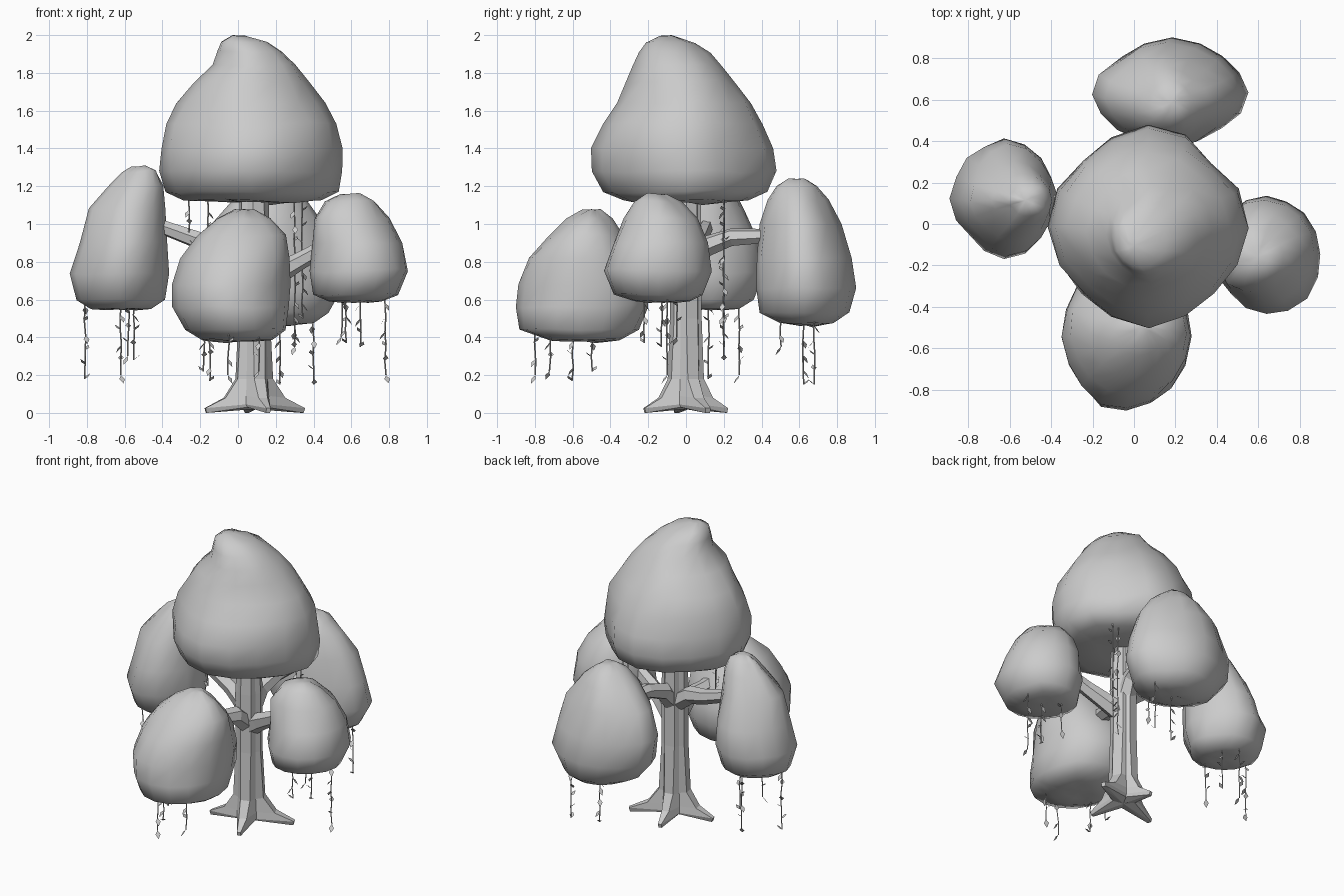
import bpy, bmesh, math, random
from mathutils import Vector, noise

if "Cube" in bpy.data.objects:
    bpy.data.objects.remove(bpy.data.objects["Cube"])

random.seed(4)


def finish(bm, name, smooth=False):
    bmesh.ops.recalc_face_normals(bm, faces=bm.faces)
    me = bpy.data.meshes.new(name)
    bm.to_mesh(me)
    bm.free()
    for p in me.polygons:
        p.use_smooth = smooth
    ob = bpy.data.objects.new(name, me)
    bpy.context.collection.objects.link(ob)
    return ob


def loft(bm, rings, caps=True):
    vs = [[bm.verts.new(p) for p in r] for r in rings]
    n = len(vs[0])
    for a, b in zip(vs, vs[1:]):
        for i in range(n):
            j = (i + 1) % n
            bm.faces.new((a[i], a[j], b[j], b[i]))
    if caps:
        bm.faces.new(vs[0][::-1])
        bm.faces.new(vs[-1])
    return vs


# Leaf masses: each level is (z, x min, x max, y min, y max)
def canopy(name, pinch, levels, sides=16):
    bm = bmesh.new()
    rings = []
    # a small inner ring rounds off the bottom
    z, a, b, c, d = levels[0]
    mx, my = (a + b) / 2, (c + d) / 2
    k = 0.5
    levels = [(z - 0.008, mx + (a - mx) * k, mx + (b - mx) * k,
               my + (c - my) * k, my + (d - my) * k)] + levels
    for z, x0, x1, y0, y1 in levels:
        ring = []
        for i in range(sides):
            t = 2 * math.pi * i / sides
            q = 1 - pinch * math.sin(2 * t) ** 2
            cx, sy = math.cos(t), math.sin(t)
            p = Vector(((x0 + x1) / 2 + (x1 - x0) / 2 * cx * q,
                        (y0 + y1) / 2 + (y1 - y0) / 2 * sy * q, z))
            f = 0.03 * noise.noise(p * 5) * (0.3 + math.sin(2 * t) ** 2)
            ring.append(p + Vector((cx * f, sy * f, f * 0.6)))
        rings.append(ring)
    loft(bm, rings)
    bmesh.ops.poke(bm, faces=[f for f in bm.faces if len(f.verts) > 4])
    return finish(bm, name, True)


canopy("top_canopy", .07, [
    (1.125, -.29, .44, -.33, .33), (1.17, -.385, .53, -.44, .43),
    (1.28, -.415, .55, -.5, .475), (1.40, -.405, .55, -.5, .46),
    (1.53, -.38, .52, -.44, .41), (1.64, -.33, .46, -.365, .345),
    (1.75, -.235, .375, -.325, .26), (1.84, -.13, .30, -.29, .195),
    (1.91, -.105, .235, -.25, .135), (1.96, -.085, .155, -.21, .05),
    (1.995, -.03, .04, -.14, -.07)])
canopy("left_canopy", .08, [
    (.55, -.78, -.46, -.02, .28), (.60, -.86, -.385, -.1, .36),
    (.74, -.895, -.36, -.17, .415), (.90, -.84, -.375, -.15, .385),
    (1.08, -.785, -.385, -.09, .31), (1.2, -.69, -.40, -.01, .24),
    (1.275, -.62, -.44, .04, .19), (1.305, -.57, -.49, .08, .15)])
canopy("right_canopy", .01, [
    (.59, .48, .76, -.27, .02), (.625, .40, .85, -.38, .09),
    (.75, .38, .9, -.43, .14), (.90, .39, .87, -.385, .11),
    (1.03, .405, .80, -.33, .06), (1.12, .46, .72, -.27, -.02),
    (1.16, .54, .65, -.21, -.10)])
canopy("front_canopy", .01, [
    (.385, -.19, .18, -.72, -.35), (.44, -.28, .255, -.88, -.25),
    (.56, -.345, .27, -.9, -.2), (.68, -.35, .28, -.885, -.2),
    (.82, -.31, .275, -.83, -.25), (.94, -.22, .25, -.73, -.33),
    (1.03, -.11, .17, -.64, -.39), (1.08, -.02, .09, -.55, -.45)])
canopy("back_canopy", .06, [
    (.475, .05, .4, .5, .78), (.53, -.07, .48, .39, .86),
    (.66, -.18, .55, .37, .9), (.82, -.2, .52, .375, .875),
    (1.0, -.14, .45, .39, .82), (1.13, -.03, .36, .43, .755),
    (1.20, .07, .28, .48, .69), (1.235, .14, .22, .54, .63)])

# Trunk with four flared roots: per root right side, left side, valley
CX, CY = 0.085, 0.0
ROOTS = [(24, .29), (100, .225), (191, .265), (289, .235)]
bm = bmesh.new()
rings = []
# z at the root, z in the valley, root reach (0 trunk to 1 tip), valley, half width
for zt, zv, reach, valley, half in [
        (0, .03, .96, .07, .05), (.025, .045, 1, .085, .05),
        (.08, .09, .42, .085, .17), (.18, .18, .08, .078, .32),
        (.5, .5, 0, .073, .40), (.9, .9, 0, .073, .40), (1.2, 1.2, -.05, .065, .40)]:
    ring = []
    for k, (ang, length) in enumerate(ROOTS):
        a = math.radians(ang)
        nxt = math.radians(ROOTS[(k + 1) % 4][0] + (360 if k == 3 else 0))
        r = .085 + (length - .085) * reach
        for t, rr, z in ((a - half, r, zt), (a + half, r, zt), ((a + nxt) / 2, valley, zv)):
            ring.append((CX + rr * math.cos(t), CY + rr * math.sin(t), z))
    rings.append(ring)
base = loft(bm, rings, False)[0]
# underside: fan from a centre point
c = bm.verts.new((CX, CY, .02))
for i in range(12):
    bm.faces.new((base[i], c, base[(i + 1) % 12]))
finish(bm, "trunk")


# Branches: six-sided tapering tubes from the trunk into the leaves
def tube(bm, pts, radii, sides=6):
    pts = [Vector(p) for p in pts]
    rings = []
    for i, (p, r) in enumerate(zip(pts, radii)):
        d = (pts[min(i + 1, len(pts) - 1)] - pts[max(i - 1, 0)]).normalized()
        u = d.cross(Vector((0.3, 0.2, 1) if abs(d.z) < .9 else (1, 0, 0))).normalized()
        w = d.cross(u)
        rings.append([p + u * r * math.cos(2 * math.pi * k / sides)
                      + w * r * math.sin(2 * math.pi * k / sides) for k in range(sides)])
    loft(bm, rings)


for name, pts in {
    "left_branch": [(.07, 0, .78), (-.06, .03, .87), (-.2, .07, .91), (-.5, .12, 1.02)],
    "right_branch": [(.1, 0, .66), (.2, -.04, .73), (.32, -.08, .80), (.55, -.13, .93)],
    "front_branch": [(.08, -.02, .68), (.07, -.13, .77), (.04, -.25, .79), (0, -.5, .85)],
    "back_branch": [(.09, .02, .78), (.1, .1, .88), (.13, .24, .93), (.17, .5, .94)],
}.items():
    bm = bmesh.new()
    tube(bm, pts, (.065, .058, .048, .035))
    finish(bm, name)

# Hanging vines: (x, y, top z, bottom z)
VINES = [
    (-.81, .12, .64, .18), (-.62, .28, .6, .2), (-.58, 0, .6, .3), (-.55, .2, .6, .28),
    (.55, -.05, .65, .4), (.57, -.22, .65, .37), (.65, -.13, .65, .35), (.78, -.1, .66, .2),
    (-.15, -.6, .45, .17), (-.05, -.8, .46, .2), (.11, -.72, .45, .22), (-.18, -.5, .45, .22),
    (.22, .62, .54, .15), (.4, .68, .54, .15), (.3, .5, .54, .35),
    (.3, .2, 1.15, .35), (.34, .2, 1.15, .5),
    (-.26, .05, 1.15, .93), (-.16, -.1, 1.15, .9)]
bm = bmesh.new()
for x, y, z1, z0 in VINES:
    n = max(3, round((z1 - z0) / .08))
    pts = [(x + random.uniform(-.004, .004), y + random.uniform(-.004, .004),
            z1 + (z0 - z1) * i / n) for i in range(n + 1)]
    tube(bm, pts, [.004] * (n + 1), 4)
    # a diamond leaf at each joint
    for p in pts[1:]:
        t = random.uniform(0, 2 * math.pi)
        d = Vector((math.cos(t) * .6, math.sin(t) * .6, random.choice((-.8, .5))))
        s = Vector((-math.sin(t), math.cos(t), 0)) * .016
        p = Vector(p)
        bm.faces.new([bm.verts.new(v) for v in
                      (p, p + d * .025 + s, p + d * .055, p + d * .025 - s)])
finish(bm, "vines")
